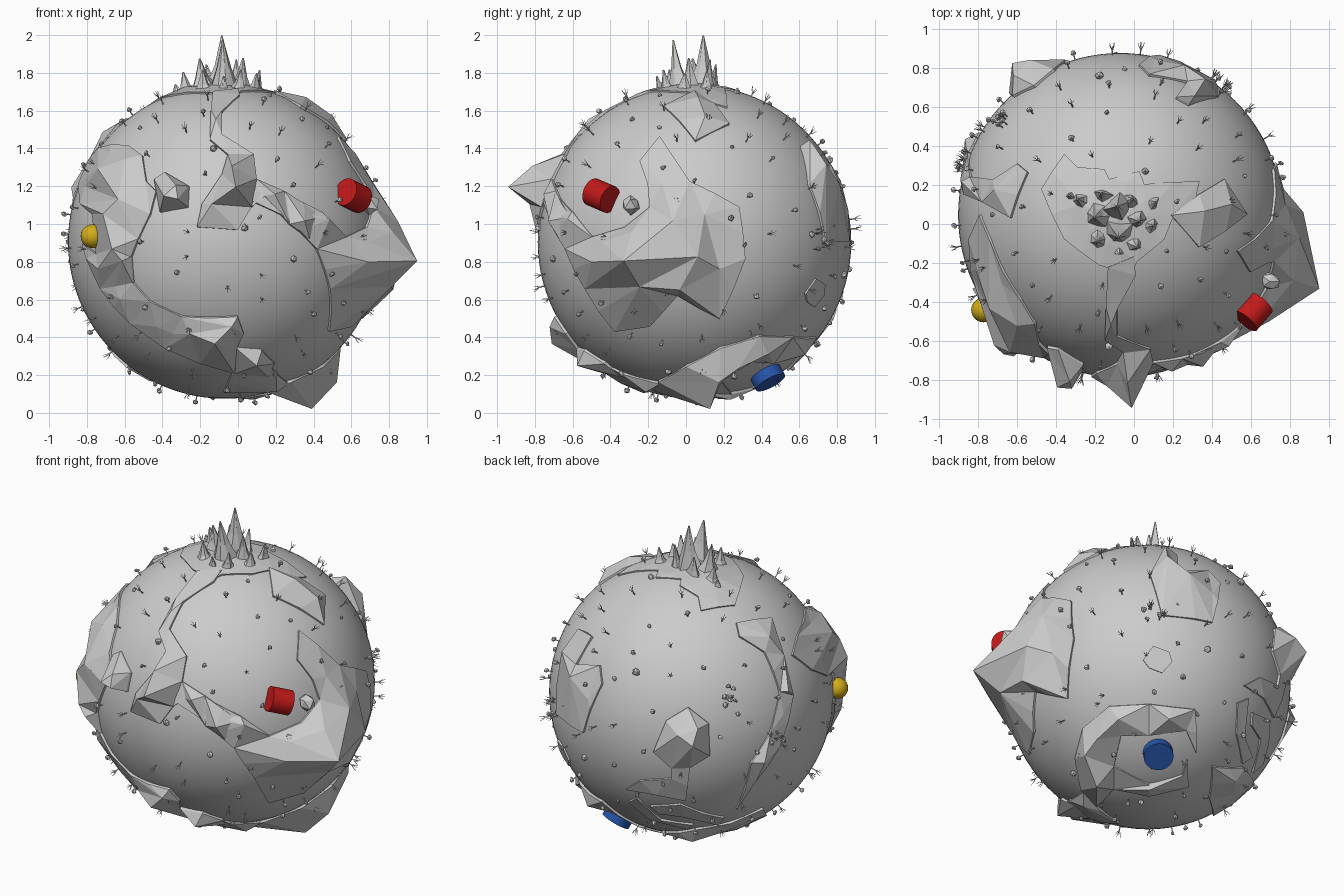
import bpy, bmesh, random
from math import sin, cos, radians, sqrt, pi
from mathutils import Vector, Matrix
from mathutils.geometry import delaunay_2d_cdt

if "Cube" in bpy.data.objects:
    bpy.data.objects.remove(bpy.data.objects["Cube"])

random.seed(7)
C, R = Vector((-0.07, 0.045, 0.905)), 0.83

# Flat charts of the globe: azimuth, elevation, centre of globe on chart, units scale
CHARTS = {
    "front": (-90, 0, 225, 243, 189), "right": (0, 0, 695, 243, 189),
    "top": (-90, 90, 1121, 216, 195), "front_right": (-50, 20, 239, 685, 170),
    "back_left": (130, 20, 687, 693, 170), "under": (50, -28, 1149, 685, 170)}


def flat(chart, px, py):
    cx, cy, s = CHARTS[chart][2:]
    return Vector(((px - cx) / s, (cy - py) / s))


def lift(chart, uv, h):
    """Chart point to a point at height h above the globe (relative to its centre)."""
    a, e = (radians(t) for t in CHARTS[chart][:2])
    right = Vector((-sin(a), cos(a), 0))
    up = Vector((-cos(a) * sin(e), -sin(a) * sin(e), cos(e)))
    fwd = Vector((cos(a) * cos(e), sin(a) * cos(e), sin(e)))
    w = sqrt(max(0, (R + h) ** 2 - uv.length_squared))
    return (right * uv.x + up * uv.y + fwd * w).normalized() * (R + h)


def finish(name, bm, smooth=False, color=None):
    me = bpy.data.meshes.new(name)
    bm.to_mesh(me)
    bm.free()
    for p in me.polygons:
        p.use_smooth = smooth
    ob = bpy.data.objects.new(name, me)
    ob.location = C
    bpy.context.collection.objects.link(ob)
    if color:
        m = bpy.data.materials.new(name + "_paint")
        m.diffuse_color = color
        m.use_nodes = True
        m.node_tree.nodes["Principled BSDF"].inputs["Base Color"].default_value = m.diffuse_color
        me.materials.append(m)
    return ob


def land(name, chart, outline, peaks=(), rim=0.015):
    """Faceted land: outline on a chart, with raised points (x, y, height) inside."""
    n = len(outline)
    pts = [flat(chart, *p) for p in outline] + [flat(chart, x, y) for x, y, h in peaks]
    hs = [rim] * n + [h for x, y, h in peaks]
    vs, _, fs, orig, _, _ = delaunay_2d_cdt(pts, [], [list(range(n))], 1, 1e-5)
    bm = bmesh.new()
    verts = [bm.verts.new(lift(chart, v, hs[o[0]] if o else rim)) for v, o in zip(vs, orig)]
    for f in fs:
        bm.faces.new([verts[i] for i in f])
    for _ in range(3):  # keep long facets above the globe
        low = [e for e in bm.edges if e.calc_length() > 0.05
               and ((e.verts[0].co + e.verts[1].co) / 2).length < R + 0.006]
        if not low:
            break
        old = set(bm.verts)
        bmesh.ops.subdivide_edges(bm, edges=low, cuts=1)
        for v in bm.verts:
            if v not in old and v.co.length < R + rim:
                v.co = v.co.normalized() * (R + rim)
        bmesh.ops.triangulate(bm, faces=bm.faces[:])
    skirt = bmesh.ops.extrude_edge_only(bm, edges=[e for e in bm.edges if e.is_boundary])
    for v in skirt["geom"]:
        if isinstance(v, bmesh.types.BMVert):
            v.co = v.co.normalized() * (R - 0.03)
    bm.normal_update()
    return finish(name, bm)


def stick(bm, p, q, r1, r2, seg=4):
    d = q - p
    m = Matrix.Translation((p + q) / 2) @ d.to_track_quat("Z", "Y").to_matrix().to_4x4()
    return bmesh.ops.create_cone(bm, cap_ends=True, segments=seg, radius1=r1, radius2=r2,
                                 depth=d.length, matrix=m)["verts"]


def rock(bm, p, r):
    vs = bmesh.ops.create_icosphere(bm, subdivisions=1, radius=r, matrix=Matrix.Translation(p))["verts"]
    for v in vs:
        v.co = p + (v.co - p) * random.uniform(0.75, 1.2)


# Globe
bm = bmesh.new()
bmesh.ops.create_uvsphere(bm, u_segments=96, v_segments=48, radius=R)
finish("globe", bm, True)

# Lands on the front and the right
land("front_left_land", "front",
     [(78, 185), (84, 158), (98, 149), (128, 146), (142, 156), (146, 182), (156, 192), (150, 215),
      (138, 240), (131, 258), (133, 284), (150, 303), (182, 318), (238, 318), (244, 335), (237, 350),
      (262, 352), (275, 365), (268, 378), (235, 375), (200, 365), (165, 350), (130, 325), (100, 290),
      (86, 260), (82, 245), (96, 255), (92, 215), (80, 205)],
     [(98, 170, .08), (125, 160, .06), (118, 200, .1), (103, 215, .11), (112, 250, .1), (98, 270, .06),
      (122, 262, .08), (120, 300, .03), (215, 345, .1), (190, 335, .04), (232, 328, .06), (257, 367, .09)])
land("front_ridge", "front",
     [(238, 89), (213, 92), (210, 140), (228, 155), (222, 175), (202, 205), (197, 228), (238, 231),
      (252, 208), (265, 197), (290, 225), (310, 240), (322, 240), (322, 218), (285, 192), (257, 180),
      (254, 155), (222, 135), (222, 112), (240, 95)],
     [(236, 188, .2), (232, 167, .12), (212, 205, .07), (216, 120, .03), (275, 195, .05), (305, 222, .06)])
land("front_boulder", "front", [(154, 180), (165, 173), (189, 187), (188, 208), (160, 213)],
     [(164, 197, .14), (176, 186, .11), (178, 200, .12)])
land("right_land", "right",
     [(556, 195), (572, 213), (592, 238), (625, 228), (650, 208), (648, 185), (640, 162), (660, 137),
      (672, 155), (690, 182), (740, 208), (746, 260), (720, 320), (678, 297), (650, 328), (615, 333),
      (585, 290), (565, 250), (548, 215), (540, 190)],
     [(624, 262, .26), (673, 222, .1), (698, 258, .11), (680, 291, .1), (640, 288, .13), (592, 263, .11),
      (632, 233, .12), (602, 243, .07), (568, 220, .05), (705, 215, .03), (720, 270, .03), (663, 185, .03)])

# Thin plain around the summit, and its side ridge
land("summit_plain", "top",
     [(1042, 190), (1065, 155), (1078, 168), (1105, 170), (1110, 180), (1140, 172), (1145, 185),
      (1200, 182), (1195, 205), (1175, 215), (1165, 240), (1138, 262), (1132, 275), (1100, 266), (1065, 240)],
     [(1118, 220, .02), (1080, 205, .02)], .01)
land("summit_side_ridge", "top", [(1172, 216), (1200, 195), (1225, 180), (1248, 215), (1200, 248)],
     [(1205, 212, .05), (1232, 205, .05)])

# Lands on the back
land("back_upper_crescent", "top",
     [(1140, 65), (1160, 55), (1185, 50), (1220, 72), (1218, 97), (1190, 105), (1177, 98), (1188, 82), (1150, 75)],
     [(1185, 66, .06), (1206, 80, .09), (1195, 97, .07)])
land("back_peak", "back_left",
     [(637, 740), (650, 708), (672, 695), (692, 712), (693, 745), (673, 757), (670, 792), (640, 785),
      (612, 780), (625, 770), (655, 768), (655, 757)], [(674, 733, .13), (660, 722, .1), (680, 716, .09)])
land("left_strip", "back_left",
     [(725, 615), (762, 613), (772, 650), (780, 690), (765, 740), (740, 775), (722, 804), (735, 755),
      (755, 725), (766, 685), (752, 645), (727, 628)], [(757, 630, .05), (774, 685, .05), (748, 755, .06)])
land("low_strip", "back_left", [(636, 798), (665, 796), (710, 813), (705, 821), (670, 810), (645, 806)])
land("under_left_spur", "under", [(1213, 768), (1245, 768), (1258, 785), (1240, 812), (1222, 830), (1210, 798)],
     [(1240, 820, .15), (1236, 782, .06)])
land("under_strip", "under", [(1238, 705), (1249, 700), (1245, 738), (1253, 757), (1243, 764), (1237, 735)])
land("under_crater", "under",
     [(1084, 730), (1110, 709), (1150, 707), (1196, 712), (1197, 755), (1187, 733), (1150, 738), (1122, 738),
      (1115, 768), (1150, 786), (1183, 777), (1188, 762), (1189, 788), (1150, 797), (1115, 790), (1098, 806),
      (1082, 790), (1076, 760)],
     [(1120, 722, .07), (1170, 722, .07), (1098, 742, .09), (1086, 758, .13), (1098, 789, .17), (1150, 791, .04)])
land("under_front_plate", "under", [(1062, 800), (1085, 792), (1120, 822), (1085, 822)], [(1085, 806, .05)])
land("flat_stone", "under", [(1144, 663), (1154, 649), (1170, 655), (1173, 665), (1163, 676), (1150, 671)], (), .012)

# Summit peaks: jagged cones (x, y on the top chart, height, base radius)
bm = bmesh.new()
for x, y, h, r in [(1118, 207, .265, .1), (1119, 238, .245, .09), (1095, 218, .15, .08), (1078, 200, .1, .06),
                   (1157, 203, .1, .05), (1154, 226, .08, .06), (1133, 200, .14, .07), (1102, 194, .12, .06),
                   (1098, 242, .1, .06), (1138, 248, .1, .06), (1070, 196, .05, .05), (1140, 222, .15, .06),
                   (1120, 255, .07, .05)]:
    tip = lift("top", flat("top", x, y), h)
    vs = stick(bm, tip.normalized() * (R - 0.02), tip, r, 0.004, 7)
    ring = [v for v in vs if v.co.length < R + 0.01]
    for v in ring:
        v.co += (v.co - tip.normalized() * v.co.length) * random.uniform(-0.45, 0.2)
    sides = {e for v in ring for e in v.link_edges if e.other_vert(v) not in ring}
    for v in bmesh.ops.subdivide_edges(bm, edges=list(sides), cuts=1)["geom_inner"]:
        if isinstance(v, bmesh.types.BMVert):
            v.co += Vector([random.uniform(-.25, .12) * (v.co - tip * .9)[i] for i in range(2)] + [-.015])
bmesh.ops.triangulate(bm, faces=bm.faces[:])
finish("summit_peaks", bm)

# Coloured markers: lying red drum, yellow ball, blue disc
red = Vector((0.68, -0.495, 0.245))
ax = Vector((0.6, 0.7, -0.3)).normalized() * 0.065
bm = bmesh.new()
stick(bm, red - ax, red + ax, 0.075, 0.075, 32)
finish("red_drum", bm, False, (0.55, 0.01, 0.01, 1))
bm = bmesh.new()
bmesh.ops.create_uvsphere(bm, u_segments=24, v_segments=12, radius=0.063,
                          matrix=Matrix.Translation((-0.7, -0.485, 0.03)))
finish("yellow_ball", bm, True, (0.65, 0.42, 0.01, 1))
d = Vector((0.253, 0.395, -0.73)).normalized()
bm = bmesh.new()
stick(bm, d * 0.8, d * 0.885, 0.087, 0.087, 32)
finish("blue_disc", bm, False, (0.02, 0.09, 0.4, 1))

# Scattered bare trees, leafy trees and stones
bare, leafy, stones = bmesh.new(), bmesh.new(), bmesh.new()
spots = []
for i in range(190):
    z = 1 - 2 * (i + 0.5) / 190
    a = i * pi * (3 - sqrt(5))
    s = sqrt(1 - z * z)
    spots.append(Vector((s * cos(a), s * sin(a), z)))
for x, y in [(1000, 125), (1225, 85), (965, 165)]:  # denser groves
    spots += [lift("top", flat("top", x, y), 0) / R] * 9
for i, d in enumerate(spots):
    d = (d + Vector([random.uniform(-0.08, 0.08) for _ in range(3)])).normalized()
    if d.z > 0.96:
        continue
    side = d.orthogonal().normalized()
    base, kind = d * (R - 0.01), random.random()
    if kind < 0.35:
        h = random.uniform(0.04, 0.06)
        top = d * (R + h * 0.6)
        stick(bare, base, top, 0.004, 0.003)
        for k in range(5):
            out = Matrix.Rotation(k * 1.26 + i, 3, d) @ side
            mid = top + out * 0.012 + d * random.uniform(0.005, 0.02)
            stick(bare, top - d * 0.006 * (k % 3), mid, 0.0025, 0.0015, 3)
            stick(bare, mid, mid + out * 0.004 + d * 0.016, 0.0015, 0.001, 3)
    elif kind < 0.85:
        stick(leafy, base, d * (R + 0.03), 0.004, 0.003)
        rock(leafy, d * (R + 0.035), random.uniform(0.011, 0.017))
        rock(leafy, d * (R + 0.03) + side * 0.01, 0.009)
    else:
        rock(stones, d * (R + 0.005), random.uniform(0.01, 0.022))
rock(stones, lift("right", flat("right", 631, 205), 0.03), 0.055)
rock(stones, lift("back_left", flat("back_left", 623, 660), 0.01), 0.024)
finish("bare_trees", bare)
finish("leafy_trees", leafy)
finish("stones", stones)
